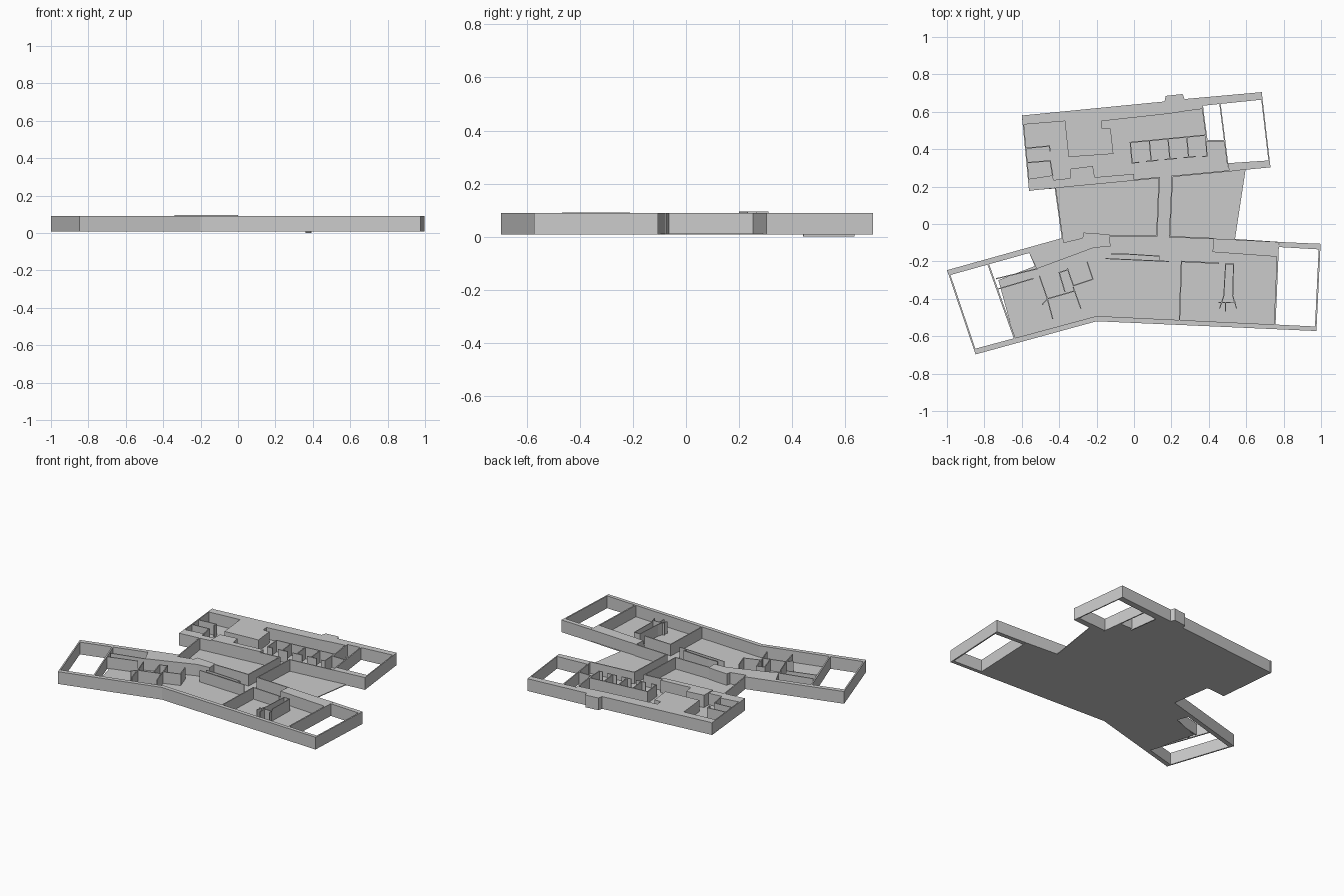
import bpy, bmesh
from mathutils import Vector

if "Cube" in bpy.data.objects:
    bpy.data.objects.remove(bpy.data.objects["Cube"])

BASE, TOP = 0.008, 0.09   # storey height
# plan coordinates are hundredths of a unit


def new_object(name, bm):
    bmesh.ops.recalc_face_normals(bm, faces=bm.faces)
    mesh = bpy.data.meshes.new(name)
    bm.to_mesh(mesh)
    bm.free()
    ob = bpy.data.objects.new(name, mesh)
    bpy.context.collection.objects.link(ob)
    return ob


def add_prism(bm, pts, z0, z1):
    face = bm.faces.new([bm.verts.new((x / 100, y / 100, z0)) for x, y in pts])
    ext = bmesh.ops.extrude_face_region(bm, geom=[face], use_keep_orig=True)
    bmesh.ops.translate(bm, vec=(0, 0, z1 - z0),
                        verts=[v for v in ext["geom"] if isinstance(v, bmesh.types.BMVert)])


def solid(name, pts, z0=BASE, z1=TOP):
    bm = bmesh.new()
    add_prism(bm, pts, z0, z1)
    return new_object(name, bm)


def walls(name, paths, t=0.7, z0=BASE, z1=TOP):
    """Thin straight walls along open paths."""
    bm = bmesh.new()
    for path in paths:
        for a, b in zip(path, path[1:]):
            a, b = Vector(a), Vector(b)
            d = (b - a).normalized() * t / 2
            n = Vector((-d.y, d.x))
            add_prism(bm, [a - d - n, b + d - n, b + d + n, a - d + n], z0, z1)
    return new_object(name, bm)


# floor slab
solid("floor", [(-60, 58), (36.5, 67), (39, 44.5), (48.5, 44.5), (50, 31), (59.7, 29.4),
                (54, -8), (77, -9.5), (75, -54.5), (-20, -51.5), (-63.5, -63),
                (-72.5, -30), (-53, -22.5), (-56, -15.5), (-38, -9.5), (-42, 19), (-56, 18)],
      BASE, 0.013)

# north block: thick outer walls and built-in masses
solid("north_outer_wall", [(-60, 58), (16.3, 65.5), (17, 68.5), (26, 69.5), (27, 66.8),
                           (68.3, 70.5), (68.5, 66.5), (36.5, 63.2), (36.5, 61.5),
                           (28.5, 60.5), (19, 59), (-17.4, 55), (-17, 51), (-12.5, 51),
                           (-11, 37.5), (-35, 35.8), (-37, 55), (-58.7, 53.2)])
solid("north_south_wall_left", [(-56, 17.8), (-56.8, 24), (-43.5, 26), (-43, 23.5),
                                (-34, 24.5), (-34, 20)])
solid("north_south_wall_mid", [(-34, 20), (-34, 29.5), (-22, 31), (-21, 25), (0, 26.8),
                               (0, 23.2)], z1=0.096)
solid("north_south_wall_right", [(50, 32.5), (72.5, 34), (73, 30.3), (51, 28.2)])
walls("north_end_walls", [[(-59.6, 58), (-55.8, 18)], [(68, 70), (72.6, 30.6)],
                          [(46, 64), (48.5, 44.5), (50, 32.5)], [(39, 44.5), (48.5, 44.5)]])
walls("north_courtyard_wall", [[(0, 23.5), (13.5, 24.8)], [(20.5, 25.5), (52, 28.5)]])
walls("north_stair_wall", [[(36.5, 63), (39, 44.5)]], z0=0)

# north block: small rooms
walls("north_left_partitions", [[(-57.5, 40.5), (-45.2, 41.7), (-44.9, 39)],
                                [(-57, 32.8), (-44.8, 33.8), (-43.5, 26)]], t=0.6)
walls("north_room_back_wall", [[(-1, 32.6), (-2, 43.6), (38.3, 47.5), (39, 36.3), (36.8, 36)],
                               [(-1, 32.6), (2.5, 33)]], t=0.6)
for i in range(3):
    x = 8.2 + i * 10
    y = 44.5 + i
    walls("north_room_divider_%d" % i, [[(x, y), (x + 1, y - 10.8), (x + 4.5, y - 10.4)],
                                        [(x + 1, y - 10.8), (x - 1.5, y - 11)]], t=0.6)

# middle link: courtyard side wall and corridor
walls("courtyard_left_wall", [[(-42, 19), (-38, -9.5)]])
walls("corridor_walls", [[(13.5, 24.8), (12.2, -6.4), (-13, -6.4)],
                         [(20.5, 25.5), (19, -6.8), (42.5, -7.8)]])

# south block: outer walls
solid("south_outer_wall", [(97.5, -57.2), (-20, -52), (-84.7, -69.7), (-85.3, -66.8),
                           (-20, -49.2), (97.2, -54.8)])
solid("south_wing_north_wall", [(-100, -24.7), (-38, -7.4), (-38, -10.3), (-56, -15.5),
                                (-99, -27.5)])
solid("south_left_mass", [(-56, -15.5), (-38, -10), (-27.5, -7.5), (-27, -4.6), (-13, -5.6),
                          (-12.6, -12), (-21.5, -12.7), (-52, -24)])
solid("south_right_mass", [(42.5, -7.8), (77.5, -9.6), (76.5, -17.5), (42, -15)])
solid("south_right_north_wall", [(77.5, -9.6), (99.8, -10.6), (99.4, -13.6), (77.3, -12.3)])
walls("south_end_walls", [[(-99.3, -25.2), (-84.5, -69)], [(99.3, -11), (97.1, -56.8)],
                          [(-78, -21.3), (-63.5, -62)], [(77, -12), (75.2, -54.5)]], t=0.9)

# south block: left wing rooms
walls("south_left_partitions", [[(-73.5, -29.2), (-52, -24)], [(-72.5, -34.7), (-54, -29.2)],
                                [(-50.5, -28), (-46.3, -40), (-32.4, -36)],
                                [(-46.3, -40), (-49, -43), ], [(-46.3, -40), (-43.5, -50.5)],
                                [(-40, -26), (-35.5, -24.5)], [(-40, -26), (-37, -36)],
                                [(-35.5, -24), (-32.4, -33), (-22, -29.5), (-25, -20.5)],
                                [(-32.4, -34), (-28.5, -45)]], t=0.6)
# south block: hall screen and counter
walls("south_hall_screen", [[(-15, -18.5), (18.5, -20)],
                            [(-12, -16), (-5, -16), (13.5, -17.2), (13.5, -19.5)]], t=0.5)
# south block: right hall partitions
walls("south_right_partition", [[(45, -21), (25.4, -20), (24.3, -51)]])
walls("south_right_niche", [[(49, -21.3), (48, -38.5), (45.8, -45)],
                            [(49, -21.3), (53.2, -21.3), (52.8, -38.5), (54.8, -45)],
                            [(45.5, -42), (54, -41.8)], [(49, -42), (49, -46.5)]],
      t=0.5, z1=0.092)
